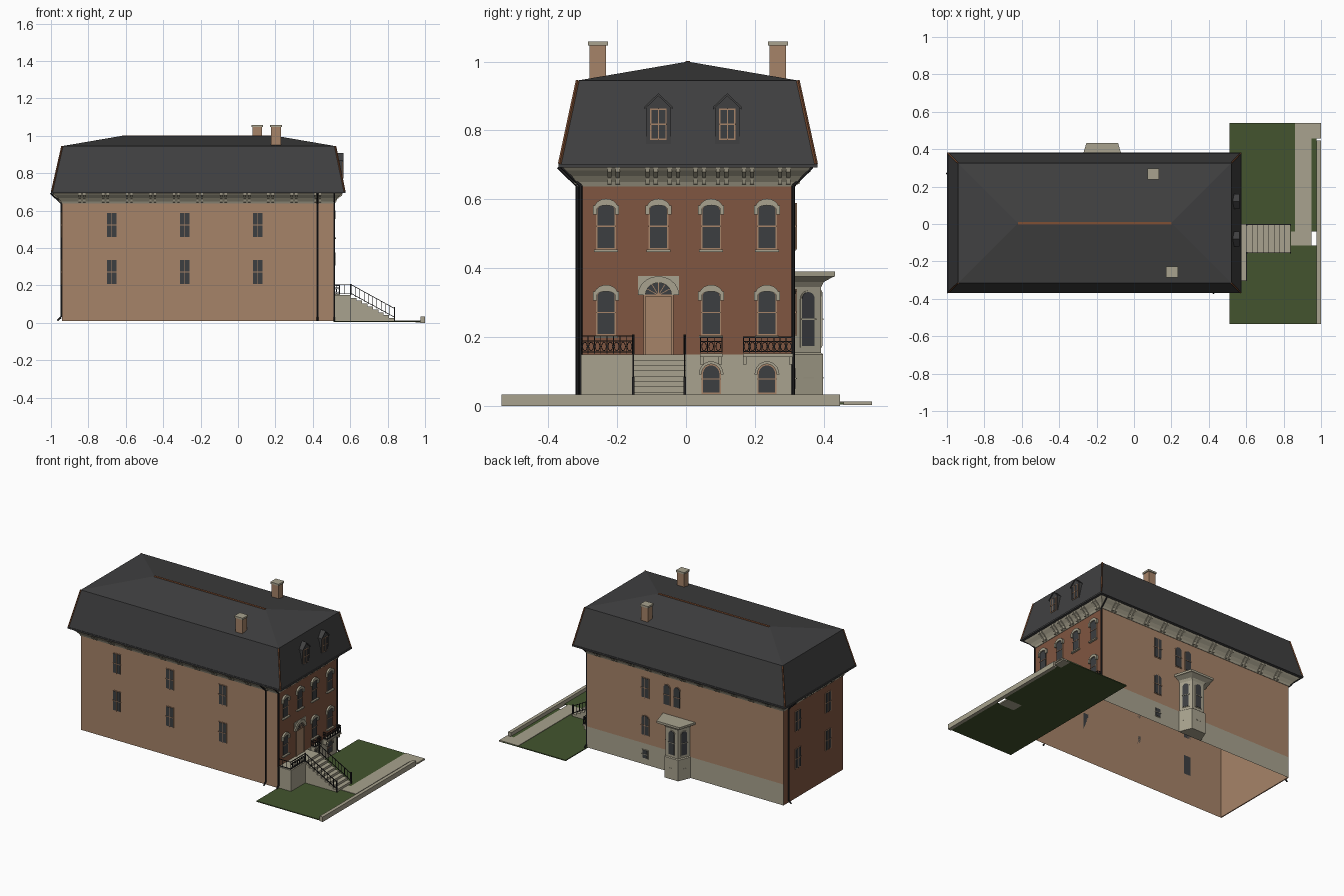
import bpy, bmesh, math
from mathutils import Vector

if "Cube" in bpy.data.objects:
    bpy.data.objects.remove(bpy.data.objects["Cube"])

# Palette
MATS = []
def colour(name, r, g, b):
    m = bpy.data.materials.new(name)
    lin = [((c / 255 + 0.055) / 1.055) ** 2.4 for c in (r, g, b)] + [1]
    m.diffuse_color = lin
    m.use_nodes = True
    m.node_tree.nodes["Principled BSDF"].inputs["Base Color"].default_value = lin
    MATS.append(m)
    return len(MATS) - 1

TAN = colour("tan brick", 166, 131, 104)
BRICK = colour("red brick", 128, 86, 65)
STONE = colour("limestone", 168, 162, 142)
SLATE = colour("slate", 64, 64, 65)
GLASS = colour("window glass", 60, 62, 65)
GRASS = colour("grass", 67, 84, 46)
IRON = colour("black iron", 34, 34, 36)
COPPER = colour("copper flashing", 128, 80, 52)

# Helpers
def finish(name, bm, recalc=True):
    if recalc:
        bmesh.ops.recalc_face_normals(bm, faces=bm.faces)
    me = bpy.data.meshes.new(name)
    bm.to_mesh(me)
    bm.free()
    for m in MATS:
        me.materials.append(m)
    ob = bpy.data.objects.new(name, me)
    bpy.context.collection.objects.link(ob)
    return ob

def loft(bm, rings, mat, cap0=True, cap1=True):
    vs = [[bm.verts.new(p) for p in r] for r in rings]
    n = len(vs[0])
    faces = [bm.faces.new((a[i], a[(i + 1) % n], b[(i + 1) % n], b[i]))
             for a, b in zip(vs, vs[1:]) for i in range(n)]
    if cap0: faces.append(bm.faces.new(vs[0][::-1]))
    if cap1: faces.append(bm.faces.new(vs[-1]))
    for f in faces:
        f.material_index = mat
    return vs

def rect(x0, x1, y0, y1, z, g=0):
    return [(x0 - g, y0 - g, z), (x1 + g, y0 - g, z), (x1 + g, y1 + g, z), (x0 - g, y1 + g, z)]

def box(bm, x0, x1, y0, y1, z0, z1, mat):
    loft(bm, [rect(x0, x1, y0, y1, z0), rect(x0, x1, y0, y1, z1)], mat)

def rod(bm, a, b, r, mat=IRON, n=4):
    a, b = Vector(a), Vector(b)
    q = (b - a).to_track_quat('Z', 'Y')
    ring = [q @ Vector((r * math.cos(t), r * math.sin(t), 0))
            for t in [math.tau * (i + .5) / n for i in range(n)]]
    loft(bm, [[a + p for p in ring], [b + p for p in ring]], mat)

def wall_frame(origin, normal):
    # maps (along wall, height, outward depth) to the model
    o, n = Vector(origin), Vector(normal).normalized()
    u = Vector((0, 0, 1)).cross(n)
    return lambda s, z, d: o + u * s + n * d + Vector((0, 0, z))

def plate(bm, F, pts, d0, d1, mat):
    loft(bm, [[F(s, z, d) for s, z in pts] for d in (d0, d1)], mat)

def slab(bm, F, s0, s1, z0, z1, d, mat):
    plate(bm, F, [(s0, z0), (s1, z0), (s1, z1), (s0, z1)], 0, d, mat)

def arch(c, w, z, rise, n=10):
    return [(c + w * math.cos(math.pi * i / n), z + rise * math.sin(math.pi * i / n))
            for i in range(n + 1)]

def arch_band(bm, F, c, w0, w1, z, r0, r1, d, mat):
    a, b = arch(c, w0, z, r0), arch(c, w1, z, r1)
    for i in range(len(a) - 1):
        plate(bm, F, [a[i], b[i], b[i + 1], a[i + 1]], 0, d, mat)

def window(bm, F, c, z0, z1, w, rise=0.0, frame=TAN, mullion=False):
    spring = z1 - rise
    def outline(k):
        if rise:
            return [(c - w + k, z0 + k), (c + w - k, z0 + k)] + arch(c, w - k, spring, rise - k)
        return [(c - w + k, z0 + k), (c + w - k, z0 + k), (c + w - k, z1 - k), (c - w + k, z1 - k)]
    plate(bm, F, outline(0), 0, .003, frame)
    plate(bm, F, outline(.004), 0, .005, GLASS)
    mid = (z0 + z1) / 2
    slab(bm, F, c - w, c + w, mid - .002, mid + .002, .007, frame)
    if mullion:
        slab(bm, F, c - .0015, c + .0015, z0, z1, .007, frame)

X0, X1, Y0, Y1 = -.94, .51, -.31, .315
EAST = wall_frame((X1, 0, 0), (1, 0, 0))
FRONT = wall_frame((0, Y0, 0), (0, -1, 0))
BACK = wall_frame((0, Y1, 0), (0, 1, 0))
WEST = wall_frame((X0, 0, 0), (-1, 0, 0))

# Walls: open-bottomed shell, coloured by direction and height
bm = bmesh.new()
loft(bm, [rect(X0, X1, Y0, Y1, z) for z in (.01, .15, .69)], TAN, False, True)
bmesh.ops.recalc_face_normals(bm, faces=bm.faces)
for f in bm.faces:
    low = f.calc_center_median().z < .15
    if abs(f.normal.x) > .5: f.material_index = BRICK
    if low and (f.normal.x > .5 or f.normal.y > .5): f.material_index = STONE
finish("house_walls", bm, False)
bm = bmesh.new()
box(bm, X0 + .002, X0 + .006, Y0 + .002, Y1 - .002, .011, .68, TAN)
finish("inner_end_wall", bm)

# Cornice with paired brackets
bm = bmesh.new()
loft(bm, [rect(X0, X1, Y0, Y1, z, g) for g, z in
          ((.003, .638), (.008, .65), (.022, .668), (.04, .684), (.052, .698))], STONE)
def bracket(F, c):
    for s in (c - .012, c + .012):
        prof = [(.002, .642), (.014, .645), (.02, .662), (.046, .68), (.05, .697), (.002, .697)]
        loft(bm, [[F(k, z, d) for d, z in prof] for k in (s - .006, s + .006)], STONE)
for i in range(11):
    bracket(FRONT, -.834 + .126 * i)
    bracket(BACK, .834 - .126 * i)
for y in (-.21, -.1, -.035, .04, .105, .18, .285):
    bracket(EAST, y)
    bracket(WEST, y)
finish("cornice", bm)

# Mansard roof, flashing and gutter
bm = bmesh.new()
eave, brk = rect(-.995, .57, -.367, .378, .703), rect(-.94, .52, -.315, .325, .945)
vs = loft(bm, [rect(-1, .575, -.37, .382, .693), rect(-1, .575, -.37, .382, .703), eave, brk], SLATE, True, False)
a, b = bm.verts.new((-.62, .005, 1)), bm.verts.new((.2, .005, 1))
p = vs[-1]
for f in ((p[0], p[1], b, a), (p[1], p[2], b), (p[2], p[3], a, b), (p[3], p[0], a)):
    bm.faces.new(f).material_index = SLATE
finish("mansard_roof", bm)
bm = bmesh.new()
for lo, hi in zip(eave, brk):
    rod(bm, lo, hi, .005, COPPER)
box(bm, -.62, .2, -.002, .012, .993, 1.002, COPPER)
finish("roof_flashing", bm)

# Chimneys
bm = bmesh.new()
for x, y in ((.103, .267), (.203, -.256)):
    box(bm, x - .026, x + .026, y - .024, y + .024, .9, 1.046, TAN)
    box(bm, x - .031, x + .031, y - .029, y + .029, 1.046, 1.058, STONE)
finish("chimneys", bm)

# Dormers
bm = bmesh.new()
D = wall_frame((.558, 0, 0), (1, 0, 0))
for c in (-.08, .12):
    pts = [(c - .036, .757), (c + .036, .757), (c + .036, .868), (c, .902), (c - .036, .868)]
    plate(bm, D, pts, -.06, 0, SLATE)
    for s in (-1, 1):
        plate(bm, D, [(c, .9), (c, .908), (c + s * .041, .869), (c + s * .041, .861)], -.06, .005, SLATE)
    window(bm, D, c, .772, .864, .024, 0, TAN, True)
finish("dormers", bm)

# Street facade windows with stone hoods and sills
bm = bmesh.new()
for z0, z1, cols in ((.455, .588, (-.232, -.08, .073, .235)), (.205, .338, (-.232, .073, .235))):
    for c in cols:
        window(bm, EAST, c, z0, z1, .029, .018)
        arch_band(bm, EAST, c, .027, .036, z1 - .018, .013, .032, .012, STONE)
        for s in (-1, 1):
            slab(bm, EAST, c + s * .032 - .006, c + s * .032 + .006, z1 - .032, z1 - .006, .012, STONE)
        slab(bm, EAST, c - .035, c + .035, z0 - .008, z0, .014, STONE)
for c in (.073, .235):
    window(bm, EAST, c, .035, .122, .028, .03)
    arch_band(bm, EAST, c, .028, .036, .092, .03, .038, .008, STONE)
finish("facade_windows", bm)

# Entrance
bm = bmesh.new()
c = -.08
slab(bm, EAST, c - .043, c + .043, .15, .322, .004, TAN)
slab(bm, EAST, c - .06, c + .06, .322, .378, .004, STONE)
plate(bm, EAST, arch(c, .04, .322, .038), 0, .007, GLASS)
arch_band(bm, EAST, c, .038, .06, .322, .036, .055, .012, STONE)
for i in range(1, 6):
    t = math.pi * i / 6
    rod(bm, EAST(c, .322, .008), EAST(c + .038 * math.cos(t), .322 + .036 * math.sin(t), .008), .0015, TAN)
slab(bm, EAST, c - .043, c + .043, .318, .324, .01, TAN)
for s in (-1, 1):
    slab(bm, EAST, c + s * .041 - .003, c + s * .041 + .003, .15, .32, .009, TAN)
finish("entrance", bm)

# Side and rear windows
bm = bmesh.new()
for z0, z1 in ((.455, .59), (.205, .34)):
    for x in (-.675, -.285, .105):
        window(bm, FRONT, x, z0, z1, .03, 0, TAN, True)
    for y in (.165, -.155):
        window(bm, WEST, -y, z0, z1, .03, 0, TAN, True)
    window(bm, BACK, -.08, z0, z1, .03, .02 if z0 < .3 else 0, TAN, True)
for x in (-.08, -.155):
    window(bm, BACK, -x, .45, .59, .026, .026)
window(bm, BACK, -.08, .05, .11, .022, 0, STONE)
finish("side_windows", bm)

# Bay on the rear wall
bm = bmesh.new()
def bay(z, g=0):
    return [(-.17 + s * (w + g), y, z) for s, w, y in
            ((-1, .08, Y1 - .002), (-1, .045, .392 + g), (1, .045, .392 + g), (1, .08, Y1 - .002))]
loft(bm, [bay(.01, .006), bay(.15, .006), bay(.155), bay(.345), bay(.36, .008),
          bay(.374, .033), bay(.376, .04), bay(.39, .04)], STONE)
for s, w in ((0, .024), (1, .024), (-1, .024)):
    n = Vector((s * .077, .035 if s else 1, 0))
    F = wall_frame((-.17 + s * .0625, .3535 if s else .392, 0), n)
    window(bm, F, 0, .17, .335, w, w, STONE)
    window(bm, F, 0, .05, .115, .016, 0, STONE)
finish("bay_window", bm)

# Landing and stairs
bm = bmesh.new()
box(bm, X1, .605, -.305, 0, .005, .15, STONE)
for i in range(8):
    x = .605 + i * .029
    box(bm, x, x + .029, -.155, 0, .005, .134 - i * .0155, STONE)
for y0, y1 in ((.04, .106), (.165, .31)):
    box(bm, X1, .545, y0, y1, .143, .153, STONE)
    for y in (y0 + .006, y1 - .006):
        box(bm, X1, .535, y - .005, y + .005, .12, .143, STONE)
finish("landing_and_stairs", bm)

# Iron railings
bm = bmesh.new()
def railing(a, b, ornate=False, h=.05, step=.018):
    a, b, up = Vector(a), Vector(b), Vector((0, 0, h))
    n = max(1, round((b - a).length / step))
    for k in (.08, .72, 1) if ornate else (.1, 1):
        rod(bm, a + up * k, b + up * k, .0025)
    for i in range(n + 1):
        p = a.lerp(b, i / n)
        rod(bm, p, p + up, .0018)
        if ornate and i < n:
            m = a.lerp(b, (i + .5) / n) + up * .4
            u = (b - a).normalized() * .007
            ring = [m + u * math.cos(t) + up.normalized() * .013 * math.sin(t)
                    for t in [math.tau * j / 8 for j in range(8)]]
            for j in range(8):
                rod(bm, ring[j], ring[(j + 1) % 8], .0015)
railing((.6, -.303, .153), (.6, -.155, .153), True)
railing((.515, -.303, .153), (.6, -.303, .153), False, .05, .03)
for y0, y1 in ((.042, .104), (.167, .308)):
    railing((.542, y0, .155), (.542, y1, .155), True, .045)
    for y in (y0, y1):
        railing((X1, y, .155), (.542, y, .155), True, .045)
for y in (-.153, -.004):
    railing((.605, y, .152), (.835, y, .026), False, .052, .026)
    rod(bm, (.603, y, .15), (.603, y, .208), .005)
    rod(bm, (.837, y, .01), (.837, y, .085), .005)
finish("iron_railings", bm)

# Downpipes
bm = bmesh.new()
for x, y, dx, dy in ((.425, Y0 - .006, 0, -1), (X0 - .006, .27, -1, 0), (X1 + .005, Y0 + .004, 0, -1), (X1 + .005, Y1 - .004, 0, 1)):
    path = [(x + dx * .02, y + dy * .02, .012), (x, y, .03), (x, y, .64), (x + dx * .055, y + dy * .055, .694)]
    for a, b in zip(path, path[1:]):
        rod(bm, a, b, .005, IRON, 6)
finish("downpipes", bm)

# Lawn, path and kerb
bm = bmesh.new()
box(bm, X1, .84, -.535, .54, .004, .01, GRASS)
box(bm, .84, .976, -.535, -.115, .004, .01, GRASS)
box(bm, .84, .976, -.04, .54, .004, .01, GRASS)
finish("lawn", bm)
bm = bmesh.new()
box(bm, .86, .95, -.04, .54, .008, .013, STONE)
box(bm, .84, .95, -.115, -.04, .004, .013, STONE)
box(bm, .95, 1, .457, .54, .003, .013, STONE)
box(bm, .977, 1, -.535, .447, 0, .033, STONE)
finish("path_and_kerb", bm)
